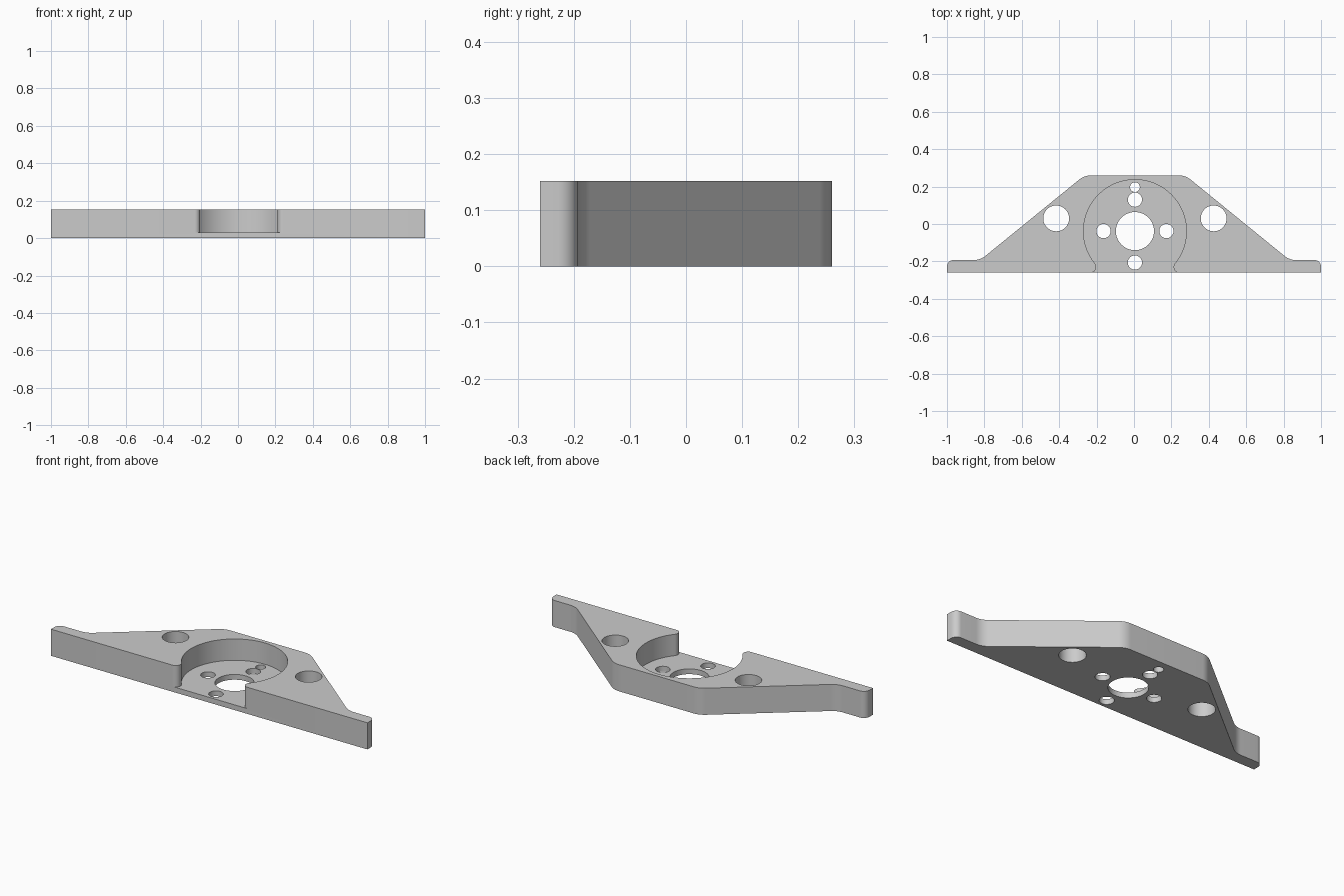
import bpy, bmesh, math
from mathutils import Vector

if "Cube" in bpy.data.objects:
    bpy.data.objects.remove(bpy.data.objects["Cube"], do_unlink=True)

HEIGHT, FLOOR = 0.152, 0.03
FRONT, BACK = -0.26, 0.26
CX, CY = 0.005, -0.038          # pocket centre

grey = bpy.data.materials.new("plain grey")
grey.use_nodes = True
colour = (0.6, 0.6, 0.6, 1)
grey.diffuse_color = colour
grey.node_tree.nodes["Principled BSDF"].inputs["Base Color"].default_value = colour


def arc(cx, cy, r, start, end, steps):
    """Points along an arc, angles in radians."""
    angles = [start + (end - start) * i / steps for i in range(steps + 1)]
    return [(cx + r * math.cos(a), cy + r * math.sin(a)) for a in angles]


def rounded(corners, steps=8):
    """Round each (x, y, radius) corner of a polygon."""
    points = []
    for i, (x, y, r) in enumerate(corners):
        if r == 0:
            points.append((x, y))
            continue
        p = Vector((x, y))
        a = (Vector(corners[i - 1][:2]) - p).normalized()
        b = (Vector(corners[(i + 1) % len(corners)][:2]) - p).normalized()
        half = math.acos(a.dot(b)) / 2
        centre = p + (a + b).normalized() * (r / math.sin(half))
        start = p + a * (r / math.tan(half)) - centre
        end = p + b * (r / math.tan(half)) - centre
        first = math.atan2(start.y, start.x)
        turn = math.atan2(start.x * end.y - start.y * end.x, start.dot(end))
        points += arc(centre.x, centre.y, r, first, first + turn, steps)
    return points


def prism(name, points, z0, z1):
    """Closed solid with a flat outline between two heights."""
    bm = bmesh.new()
    low, high = ([bm.verts.new((x, y, z)) for x, y in points] for z in (z0, z1))
    bm.faces.new(low)
    bm.faces.new(high)
    for i in range(len(points)):
        bm.faces.new((low[i - 1], low[i], high[i], high[i - 1]))
    bmesh.ops.recalc_face_normals(bm, faces=bm.faces)
    mesh = bpy.data.meshes.new(name)
    bm.to_mesh(mesh)
    bm.free()
    mesh.materials.append(grey)
    obj = bpy.data.objects.new(name, mesh)
    bpy.context.collection.objects.link(obj)
    return obj


# Plate outline: wide front edge, thin end tabs, sloping shoulders
right_half = [(1, FRONT, 0), (1, -0.193, 0.035), (0.832, -0.193, 0.1), (0.275, BACK, 0.1)]
left_half = [(-1, FRONT, 0), (-1, -0.193, 0.035), (-0.822, -0.193, 0.1), (-0.265, BACK, 0.1)]
plate = prism("mounting_plate", rounded(right_half + left_half[::-1]), 0, HEIGHT)

# Round pocket, open at the front between two rounded lips
R, LIP = 0.275, 0.03
lip_y = FRONT + LIP
lip_dx = math.sqrt((R + LIP) ** 2 - (lip_y - CY) ** 2)
lip_angle = math.atan2(lip_y - CY, lip_dx)
pocket = arc(CX, CY, R, lip_angle, math.pi - lip_angle, 96)
pocket += arc(CX - lip_dx, lip_y, LIP, -lip_angle, -math.pi / 2, 12)[1:]
pocket += [(CX - lip_dx, FRONT - 0.1), (CX + lip_dx, FRONT - 0.1)]
pocket += arc(CX + lip_dx, lip_y, LIP, 1.5 * math.pi, math.pi + lip_angle, 12)[:-1]
cutters = [prism("pocket_cutter", pocket, FLOOR, HEIGHT + 0.1)]

# Through holes: shaft, small pin, four screws, two large mounting holes
holes = [(0, 0, 0.102), (0, 0.235, 0.026)]
holes += [(dx, dy, 0.038) for dx, dy in ((0.168, 0), (-0.168, 0), (0, 0.168), (0, -0.168))]
holes += [(side * 0.421, 0.068, 0.069) for side in (1, -1)]
for dx, dy, r in holes:
    ring = arc(CX + dx, CY + dy, r, 0, 2 * math.pi, 48)[:-1]
    cutters.append(prism("hole_cutter", ring, -0.1, HEIGHT + 0.1))

bpy.context.view_layer.objects.active = plate
plate.select_set(True)
for cutter in cutters:
    cutter.hide_render = True
    cut = plate.modifiers.new("cut", "BOOLEAN")
    cut.operation, cut.solver, cut.object = "DIFFERENCE", "EXACT", cutter
    bpy.ops.object.modifier_apply(modifier=cut.name)
    bpy.data.objects.remove(cutter, do_unlink=True)

bpy.ops.object.shade_smooth_by_angle(angle=math.radians(30))
